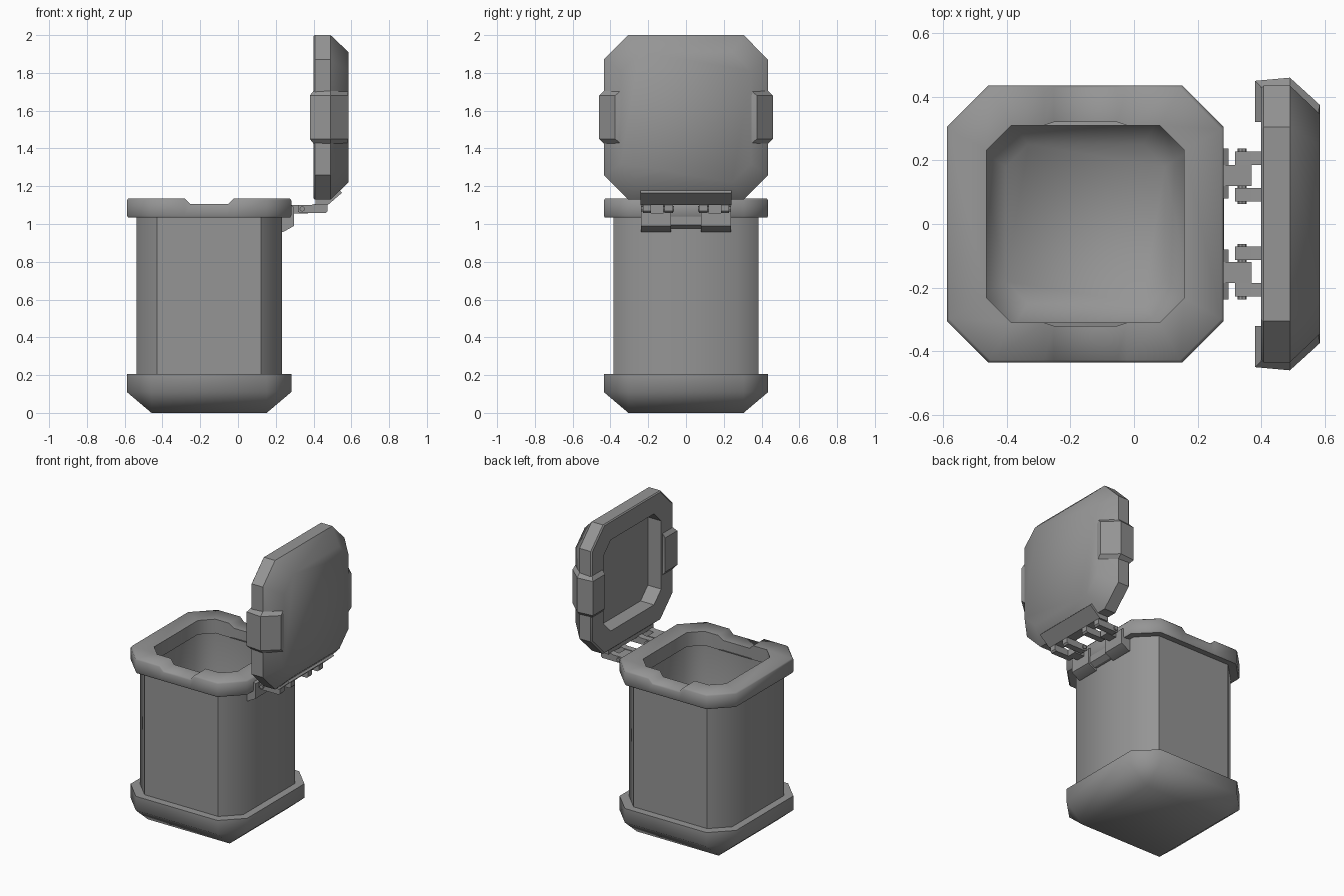
import bpy, bmesh, math

if "Cube" in bpy.data.objects:
    bpy.data.objects.remove(bpy.data.objects["Cube"], do_unlink=True)

grey = bpy.data.materials.new("metal_grey")
grey.use_nodes = True
COLOUR = (0.3, 0.3, 0.3, 1)
grey.diffuse_color = COLOUR
grey.node_tree.nodes["Principled BSDF"].inputs["Base Color"].default_value = COLOUR

CX = -0.153    # bin axis
LID_Z = 1.565  # lid centre height


def finish(name, bm, angle, sharp=None, fix=False):
    """Turn a bmesh into a shaded object."""
    bmesh.ops.remove_doubles(bm, verts=bm.verts, dist=1e-5)
    if fix:
        bmesh.ops.recalc_face_normals(bm, faces=bm.faces)
    mesh = bpy.data.meshes.new(name)
    bm.normal_update()
    for e in bm.edges:
        if sharp and sharp(e):
            e.smooth = False
    bm.to_mesh(mesh)
    bm.free()
    mesh.materials.append(grey)
    ob = bpy.data.objects.new(name, mesh)
    bpy.context.collection.objects.link(ob)
    bpy.ops.object.select_all(action="DESELECT")
    ob.select_set(True)
    bpy.context.view_layer.objects.active = ob
    bpy.ops.object.shade_smooth_by_angle(angle=math.radians(angle))
    return ob


def loft(name, rings, angle=30, start=False, end=False, sharp=None, fix=False):
    """Skin a stack of equal-length rings, with optional caps."""
    bm = bmesh.new()
    loops = [[bm.verts.new(p) for p in ring] for ring in rings]
    for a, b in zip(loops, loops[1:]):
        for i in range(len(a)):
            j = (i + 1) % len(a)
            bm.faces.new((a[i], a[j], b[j], b[i]))
    if start:
        bm.faces.new(loops[0][::-1])
    if end:
        bm.faces.new(loops[-1])
    return finish(name, bm, angle, sharp, fix)


def octagon(h, c):
    k = h - c
    return [(h, -k), (h, k), (k, h), (-k, h), (-h, k), (-h, -k), (-k, -h), (k, -h)]


def bin_ring(h, c, z):
    return [(CX + u, v, z) for u, v in octagon(h, c)]


def rim_ring(h, c, z, drop=0, shift=0):
    """Octagon with extra points on the front and back for the grip notch."""
    k = h - c
    back = [(k, h, z), (0.13, h, z), (0.1, h + shift, z - drop),
            (-0.1, h + shift, z - drop), (-0.13, h, z), (-k, h, z)]
    front = [(-x, -y, w) for x, y, w in back]
    pts = [(h, -k, z), (h, k, z)] + back + [(-h, k, z), (-h, -k, z)] + front
    return [(CX + x, y, w) for x, y, w in pts]


def lid_ring(h, c, x):
    return [(x, u, LID_Z + v) for u, v in octagon(h, c)]


def prism(name, profile, y0, y1):
    """Extrude an x-z profile along y."""
    return loft(name, [[(x, y, z) for x, z in profile] for y in (y0, y1)],
                start=True, end=True, fix=True)


def box_profile(x0, x1, z0, z1):
    return [(x0, z0), (x1, z0), (x1, z1), (x0, z1)]


def side_crease(e):
    """Vertical edges bordering the flat front and back walls."""
    return (abs(e.verts[0].co.z - e.verts[1].co.z) > 0.05
            and any(abs(f.normal.y) > 0.99 for f in e.link_faces))


# Base: a square foot flaring to an octagonal band
loft("base", [bin_ring(0.305, 0, 0), bin_ring(0.435, 0.13, 0.11),
              bin_ring(0.435, 0.13, 0.205), bin_ring(0.385, 0.11, 0.205)],
     angle=52, start=True)

# Body walls
loft("body", [bin_ring(0.385, 0.11, 0.2), bin_ring(0.385, 0.11, 1.05)],
     angle=50, sharp=side_crease)

# Rim with grip notches
loft("rim", [rim_ring(0.38, 0.11, 1.04), rim_ring(0.43, 0.13, 1.035),
             rim_ring(0.435, 0.13, 1.045),
             rim_ring(0.435, 0.13, 1.125, 0.03), rim_ring(0.428, 0.13, 1.135, 0.03),
             rim_ring(0.31, 0.077, 1.135, 0.03, 0.01),
             rim_ring(0.31, 0.077, 1.04, 0, 0.01)], angle=50)

# Hollow interior
loft("interior", [bin_ring(0.31, 0.077, 1.04), bin_ring(0.335, 0.1, 1.035),
                  bin_ring(0.335, 0.1, 0.2), bin_ring(0.25, 0.07, 0.08)],
     angle=60, end=True)

# Lid: recessed frame and domed cover
loft("lid_frame", [lid_ring(0.307, 0.077, 0.5), lid_ring(0.307, 0.077, 0.4),
                   lid_ring(0.428, 0.13, 0.4), lid_ring(0.435, 0.13, 0.407),
                   lid_ring(0.435, 0.13, 0.49)], start=True)
loft("lid_cover", [lid_ring(0.435, 0.13, 0.49), lid_ring(0.345, 0.1, 0.585)],
     angle=60, end=True)

# Raised grips on the two lid sides
LOW = [(0.4, 0.32), (0.4, 0.43), (0.49, 0.435), (0.58, 0.345), (0.57, 0.32)]
HIGH = [(0.38, 0.32), (0.38, 0.45), (0.49, 0.46), (0.584, 0.375), (0.584, 0.33)]
for side, s in (("left", 1), ("right", -1)):
    stack = ((LOW, -0.14), (HIGH, -0.115), (HIGH, 0.115), (LOW, 0.14))
    loft("lid_grip_" + side, [[(x, s * y, LID_Z + dz) for x, y in p] for p, dz in stack],
         start=True, end=True, fix=True)

# Hinge plates on the bin and on the lid
prism("hinge_bracket", [(0.225, 0.975), (0.25, 0.975), (0.283, 0.995),
                        (0.283, 1.04), (0.225, 1.04)], -0.15, 0.15)
prism("lid_hinge_plate", [(0.41, 1.1), (0.475, 1.1), (0.55, 1.165), (0.535, 1.18),
                          (0.485, 1.135), (0.41, 1.135)], -0.24, 0.24)

# Hinge knuckles, arms and pins, repeated on both sides
for side, s in (("back", 1), ("front", -1)):
    prism("bracket_ear_" + side, [(0.225, 0.958), (0.24, 0.958), (0.297, 0.99),
                                  (0.297, 1.09), (0.28, 1.1), (0.28, 1.04), (0.225, 1.04)],
          s * 0.08, s * 0.237)
    prism("bin_arm_" + side, box_profile(0.28, 0.37, 1.055, 1.1), s * 0.12, s * 0.185)
    for place, y in (("inner", 0.07), ("outer", 0.185)):
        prism("lid_arm_%s_%s" % (place, side),
              [(0.318, 1.065), (0.33, 1.058), (0.465, 1.058), (0.475, 1.068),
               (0.475, 1.105), (0.4, 1.105), (0.385, 1.1), (0.318, 1.1)],
              s * y, s * (y + 0.043))
    pin = [(0.34 + 0.014 * math.cos(i * math.pi / 4), 1.08 + 0.014 * math.sin(i * math.pi / 4))
           for i in range(8)]
    prism("hinge_pin_" + side, pin, s * 0.063, s * 0.237)
